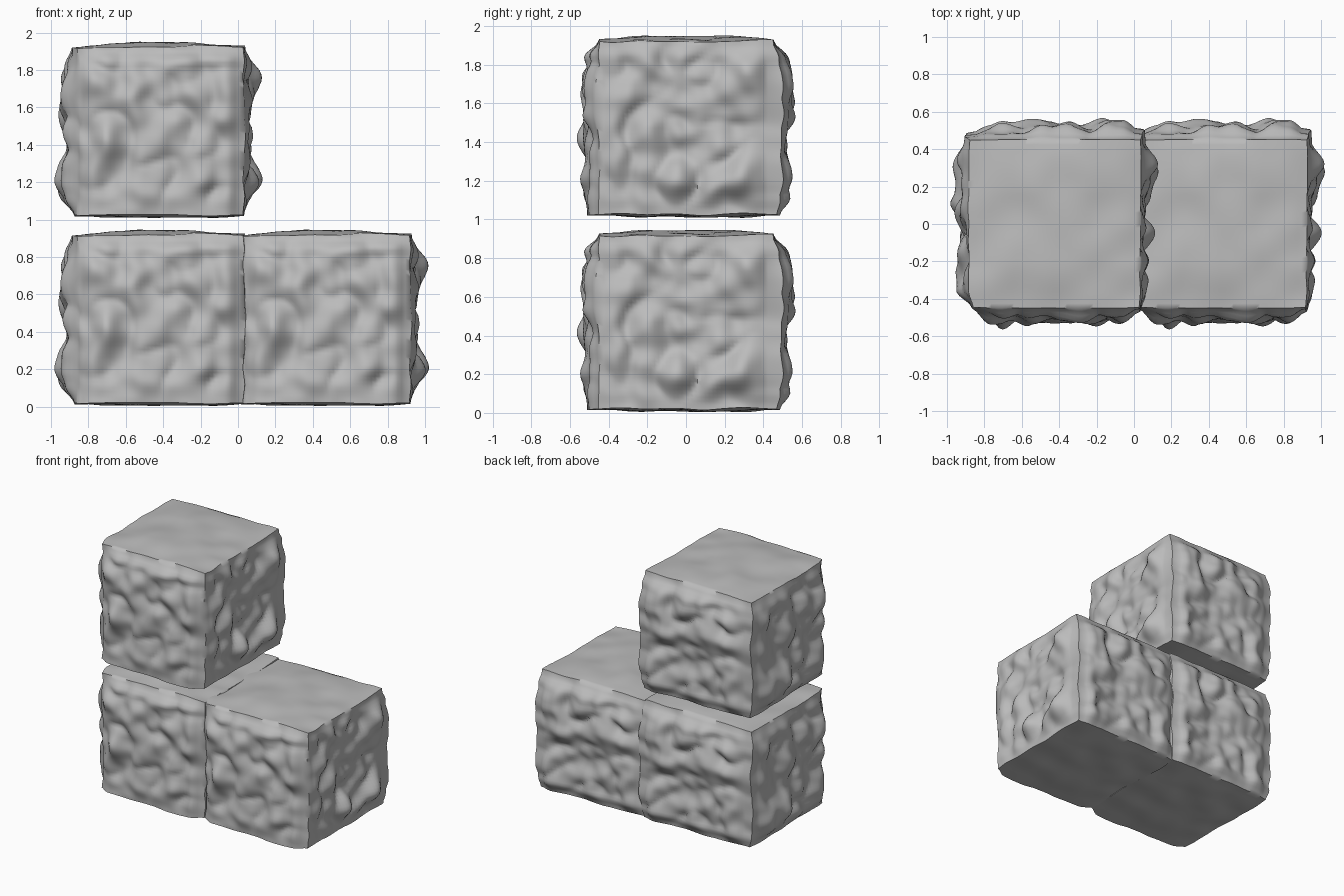
import bpy, bmesh
from mathutils import Vector, noise

if "Cube" in bpy.data.objects:
    bpy.data.objects.remove(bpy.data.objects["Cube"])

CX, HX, HY, Z0, Z1 = -0.42, 0.445, 0.445, 0.02, 0.916
N = 44

stone = bpy.data.materials.new("grey stone")
stone.diffuse_color = (0.5, 0.5, 0.5, 1)
stone.use_nodes = True
stone.node_tree.nodes["Principled BSDF"].inputs["Base Color"].default_value = stone.diffuse_color


def lerp_profile(vals, t):
    """Evenly spaced profile sampled at t in 0..1, smoothed between points."""
    f = min(max(t, 0), 1) * (len(vals) - 1)
    i = min(int(f), len(vals) - 2)
    k = f - i
    k = k * k * (3 - 2 * k)
    return vals[i] * (1 - k) + vals[i + 1] * k


# Bulge of each rough side: along its width, up its height, mean, noise seed
SIDES = {
    "front": ([.0, .07, .08, .10, .08, .09, .12, .11, .09, .01],
              [.8, .85, .9, .9, .85, .85, .9, .95, 1, .85, .05], .08, 3.7),
    "back": ([.04, .07, .08, .10, .13, .10, .07, .09, .12, .13, .07],
             [.4, .8, .9, .8, .85, .95, 1, 1, .9, .7, .08], .085, 11.2),
    "left": ([-.02, .08, .08, .06, .10, .07, .11, .06, .06, .07, .05],
             [.15, .75, .95, 1, .95, .85, .8, .8, .85, .7, .3], .07, 23.5),
    "right": ([.01, .04, .01, .03, .04, .04, .04, .06, .07, .06, .04],
              [.2, .7, .9, 1, .8, .75, .85, .9, .9, .7, .3], .03, 47.3),
}


def rough(side, u, v, p):
    along, up, mean, seed = SIDES[side]
    off = Vector((seed, seed * .7, -seed))
    # Rounded knobs with creased valleys, fading towards the rims
    knob = abs(noise.noise(p * 4.2 + off)) - .2
    fine = noise.noise(p * 9 + off)
    ends = min(1, 6 * min(u, 1 - u))
    fade = min(1, 8 * min(v, 1 - v)) * (.3 + .7 * ends)
    a = lerp_profile(along, u)
    bulge = a + (mean - a) * .5 * ends
    return bulge * lerp_profile(up, v) * .85 + fade * (.11 * knob + .035 * fine)


def block_mesh():
    bm = bmesh.new()
    bmesh.ops.create_cube(bm, size=2)
    bmesh.ops.subdivide_edges(bm, edges=bm.edges[:], cuts=N - 1, use_grid_fill=True)
    for vert in bm.verts:
        a, b, c = vert.co
        u, w, v = (a + 1) / 2, (b + 1) / 2, (c + 1) / 2
        p = Vector((a * HX, b * HY, Z0 + v * (Z1 - Z0)))
        q = p.copy()
        # Four rough sides
        if b < -.9999:
            q.y -= rough("front", u, v, p)
        if b > .9999:
            q.y += rough("back", u, v, p)
        if a < -.9999:
            q.x -= rough("left", w, v, p)
        if a > .9999:
            q.x += rough("right", w, v, p)
        # Nearly flat top and bottom
        if abs(c) > .9999:
            soft = (1 - a * a) * (1 - b ** 4)
            n = .014 * noise.noise(p * 5 + Vector((5, 2, 8)))
            q.z += c * .012 * soft + n + (.01 * (1 - a * a) if c > 0 else 0)
        q.x += CX
        vert.co = q
    mesh = bpy.data.meshes.new("stone_block")
    bm.to_mesh(mesh)
    bm.free()
    mesh.materials.append(stone)
    return mesh


# Three copies of one block stacked in an L
mesh = block_mesh()
for name, loc in (("lower_left_block", (0, 0, 0)),
                  ("lower_right_block", (.89, 0, 0)),
                  ("upper_block", (0, 0, 1.005))):
    ob = bpy.data.objects.new(name, mesh)
    ob.location = loc
    bpy.context.collection.objects.link(ob)
    ob.select_set(True)
    bpy.context.view_layer.objects.active = ob
bpy.ops.object.shade_smooth_by_angle(angle=1.1)
